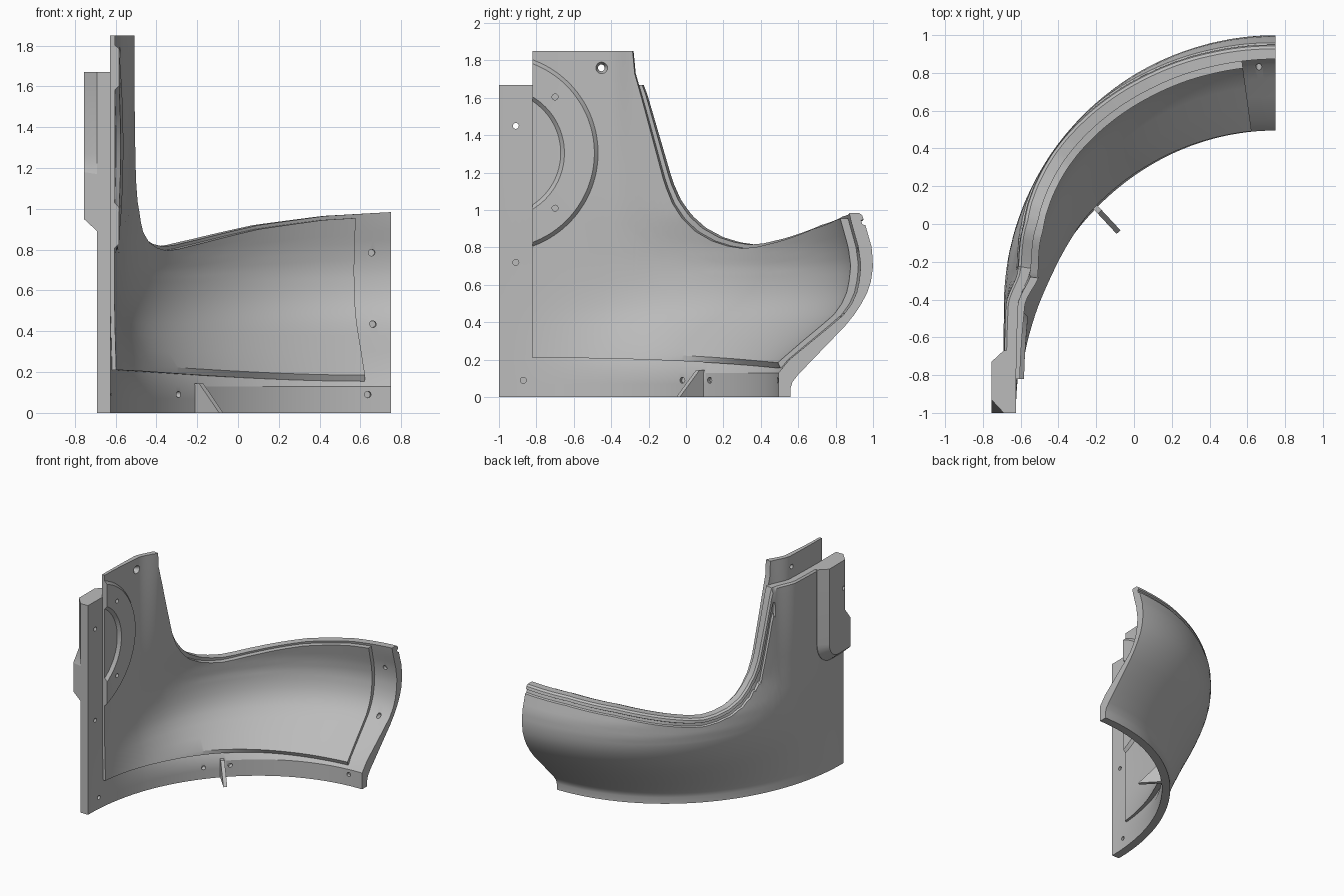
import bpy, bmesh, math
from mathutils import Vector

cube = bpy.data.objects.get("Cube")
if cube:
    bpy.data.objects.remove(cube, do_unlink=True)

grey = bpy.data.materials.new("plain_grey")
grey.use_nodes = True
grey.diffuse_color = (0.5, 0.5, 0.5, 1)
grey.node_tree.nodes["Principled BSDF"].inputs["Base Color"].default_value = (0.5, 0.5, 0.5, 1)

CX, CY, WIDE = 0.75, -0.44, 1.44
STEP = WIDE * math.pi / 180      # straight run per unit of u; beyond u = 0, u is degrees

# Opening edge height along u, and how far the wall bulges with height
EDGE = [(7, 1.85), (7.5, 1.73), (9.4, 1.58), (14.6, 1.15), (16.5, 1.05), (19, .97), (22, .905),
        (26, .855), (30, .828), (34, .815), (38, .822), (45, .85), (60, .92), (75, .965), (90, .985)]
BULGE_OUT = [(.05, 0), (.08, .02), (.12, .09), (.38, .66), (.44, .77), (.5, .86), (.56, .93),
             (.62, .975), (.7, 1), (.8, .985), (.92, .92), (.985, .88)]
BULGE_IN = [(.13, 0), (.2, .13), (.38, .63), (.44, .79), (.5, .89), (.56, .95),
            (.62, .98), (.7, 1), (.8, .97), (.97, .88)]


def lookup(table, x):
    if x <= table[0][0]:
        return table[0][1]
    for (a, p), (b, q) in zip(table, table[1:]):
        if x <= b:
            return p + (q - p) * (x - a) / (b - a)
    return table[-1][1]


def ease(a, b, x):
    t = min(1, max(0, (x - a) / (b - a)))
    return t * t * (3 - 2 * t)


def frame(u):
    a = math.radians(max(u, 0))
    return Vector((CX, CY + min(u, 0) * STEP, 0)), Vector((-math.cos(a), math.sin(a), 0))


def base_radius(u):
    # Foot of the wall: ray against a quarter ellipse
    o, n = frame(u)
    rx, ry, d = 1.44, 1.56, o.y + 1
    a = (n.x / rx) ** 2 + (n.y / ry) ** 2
    b = d * n.y / ry ** 2
    c = (d / ry) ** 2 - 1
    return (-b + math.sqrt(b * b - a * c)) / a


def radius(u, z, layer):
    rb = base_radius(u)
    lean = 0.05 * ease(0, 8, u) * max(0, z - 0.8)
    grow = (WIDE - rb) * lookup(BULGE_OUT if layer == 0 else BULGE_IN, z)
    r = rb + grow - lean
    if layer > 0:
        r -= 0.065
    if layer == 2:
        r -= liner_depth(u)
    return r


def liner_depth(u):
    return 0.02 + 0.022 * ease(-15, 10, u)


def point(u, z, r):
    o, n = frame(u)
    return o + n * r + Vector((0, 0, z))


def finish(name, bm):
    bmesh.ops.recalc_face_normals(bm, faces=bm.faces)
    me = bpy.data.meshes.new(name)
    bm.to_mesh(me)
    bm.free()
    ob = bpy.data.objects.new(name, me)
    bpy.context.collection.objects.link(ob)
    me.materials.append(grey)
    return ob


def loft(name, sections):
    bm = bmesh.new()
    rings = [[bm.verts.new(p) for p in s] for s in sections]
    for a, b in zip(rings, rings[1:]):
        for i in range(len(a)):
            j = (i + 1) % len(a)
            bm.faces.new((a[i], a[j], b[j], b[i]))
    bm.faces.new(rings[0])
    bm.faces.new(rings[-1][::-1])
    return finish(name, bm)


def columns(start, end):
    us = {start, end, 7.0, 7.5, 8.2, 8.6}
    us |= {i * 0.75 for i in range(121)} | {-i * 1.5 for i in range(15)}
    return sorted(u for u in us if start <= u <= end)


def rise(low, top, count=8):
    return [low + (top - low) * i / count for i in range(1, count + 1)]


# Outer shell with a groove just under the opening edge
LOW = [0, .05, .08, .12, .2, .3, .38, .44, .5, .56, .62]
shell_cols = []
for u in columns(-22.3, 90):
    top = min(1.67, lookup(EDGE, u - 0.9))
    slope = (lookup(EDGE, u - 0.4) - lookup(EDGE, u - 1.4)) / STEP
    g = min(3.5, math.sqrt(1 + slope * slope)) if u > 8 else 1
    cut = 0.015 if u > 8.5 else 0
    sec = [point(u, z, radius(u, z, 0)) for z in LOW + rise(.62, top - .065 * g)]
    for drop, depth in ((.06, cut), (.04, cut), (.033, 0), (.012, 0), (0, .012)):
        z = top - drop * g
        sec.append(point(u, z, radius(u, z, 0) - depth))
    inner = [0, .07, .13] + LOW[4:] + rise(.62, top)
    sec += [point(u, z, radius(u, z, 1)) for z in reversed(inner)]
    shell_cols.append(sec)
shell = loft("outer_shell", shell_cols)

# Inner liner, taller than the shell at the upright end
liner_cols = []
for u in columns(-15.1, 82.2):
    top = lookup(EDGE, u) - 0.02 * ease(8, 20, u)
    zb = 0.21 - 0.055 * ease(-15, 82, u)
    zs = [zb, zb + .03] + LOW[5:] + rise(.62, top)
    sec = []
    for i, z in enumerate(zs):
        r = radius(u, z, 2)
        if i == 0:
            r += liner_depth(u) * 0.9 * ease(0, 50, u)
        sec.append(point(u, z, r))
    sec += [point(u, z, radius(u, z, 1) + .003) for z in reversed(zs)]
    liner_cols.append(sec)
liner = loft("inner_liner", liner_cols)

# Raised arc boss on the liner's upright wall
boss_cols = []
for i in range(49):
    sec = []
    for r, d in ((.33, -.01), (.33, 0), (.35, .022), (.51, .022), (.53, 0), (.53, -.01)):
        a = math.acos(.18 / r) * (i / 24 - 1)
        y, z = -1 + r * math.cos(a), 1.305 + r * math.sin(a)
        u = (y - CY) / STEP
        sec.append(point(u, z, radius(u, z, 2) - d))
    boss_cols.append(sec)
boss = loft("arc_boss", boss_cols)

# Chamfered pad on the outside of the upright end
arc = [math.radians(a) for a in range(0, 91, 10)]
base = [(-1, 1.67), (-.67, 1.67)] + [(-.85 + .18 * math.cos(a), 1.07 - .18 * math.sin(a)) for a in arc]
face = [(-.93, 1.67), (-.73, 1.67)] + [(-.85 + .12 * math.cos(a), 1.07 - .12 * math.sin(a)) for a in arc]
base += [(-1, .89), (-1, 1.17), (-1, 1.27)]
face += [(-1, .95), (-1, 1.18), (-.93, 1.27)]
pad = loft("outer_pad", [[(x, y, z) for y, z in pts]
                         for x, pts in ((-.67, base), (-.69, base), (-.755, face))])

# Small upright fin on the foot
along = Vector((.14, -.15, 0)).normalized()
side = Vector((along.y, -along.x, 0)) * 0.014
root = Vector((-.215, .1, 0))
outline = [(-.02, 0), (-.02, .145), (.05, .145), (.195, 0)]
fin = loft("fin", [[root + along * d + side * s + Vector((0, 0, z)) for d, z in outline] for s in (-1, 1)])


# Screw holes: (u, z, radius, half length, layer)
def drill(target, holes):
    bm = bmesh.new()
    for u, z, r1, r2, half, layer in holes:
        n = frame(u)[1]
        rot = n.to_track_quat('Z', 'Y').to_matrix().to_4x4()
        rot.translation = point(u, z, radius(u, z, layer))
        bmesh.ops.create_cone(bm, cap_ends=True, segments=20, radius1=r1, radius2=r2,
                              depth=2 * half, matrix=rot)
    cutter = finish("hole_cutter", bm)
    cutter.hide_render = True
    mod = target.modifiers.new("holes", 'BOOLEAN')
    mod.operation, mod.solver, mod.object = 'DIFFERENCE', 'EXACT', cutter
    bpy.context.view_layer.objects.active = target
    bpy.ops.object.modifier_apply(modifier=mod.name)
    bpy.data.objects.remove(cutter, do_unlink=True)


R = 0.016
strip = (-.91 - CY) / STEP
drill(shell, [(strip, 1.45, R, R, .2, 1), (strip, .72, R, R, .03, 1), ((-.87 - CY) / STEP, .09, R, R, .03, 1),
              (22, .09, R, R, .03, 1), (32, .09, R, R, .03, 1), (83, .09, R, R, .03, 1),
              (86, .785, R, R, .03, 1), (86, .435, R, R, .04, 1)])
drill(pad, [(strip, 1.45, R, R, .2, 1)])
drill(boss, [((-.7 - CY) / STEP, z, R, R, .06, 2) for z in (1.01, 1.605)])
drill(liner, [(-.5, 1.76, .046, .016, .03, 2)])
drill(liner, [(-.5, 1.76, .018, .018, .2, 2)])

# Smooth curved skins, keep creases sharp
for ob in (shell, liner, boss, pad):
    bpy.ops.object.select_all(action='DESELECT')
    ob.select_set(True)
    bpy.context.view_layer.objects.active = ob
    bpy.ops.object.shade_smooth_by_angle(angle=math.radians(28))
